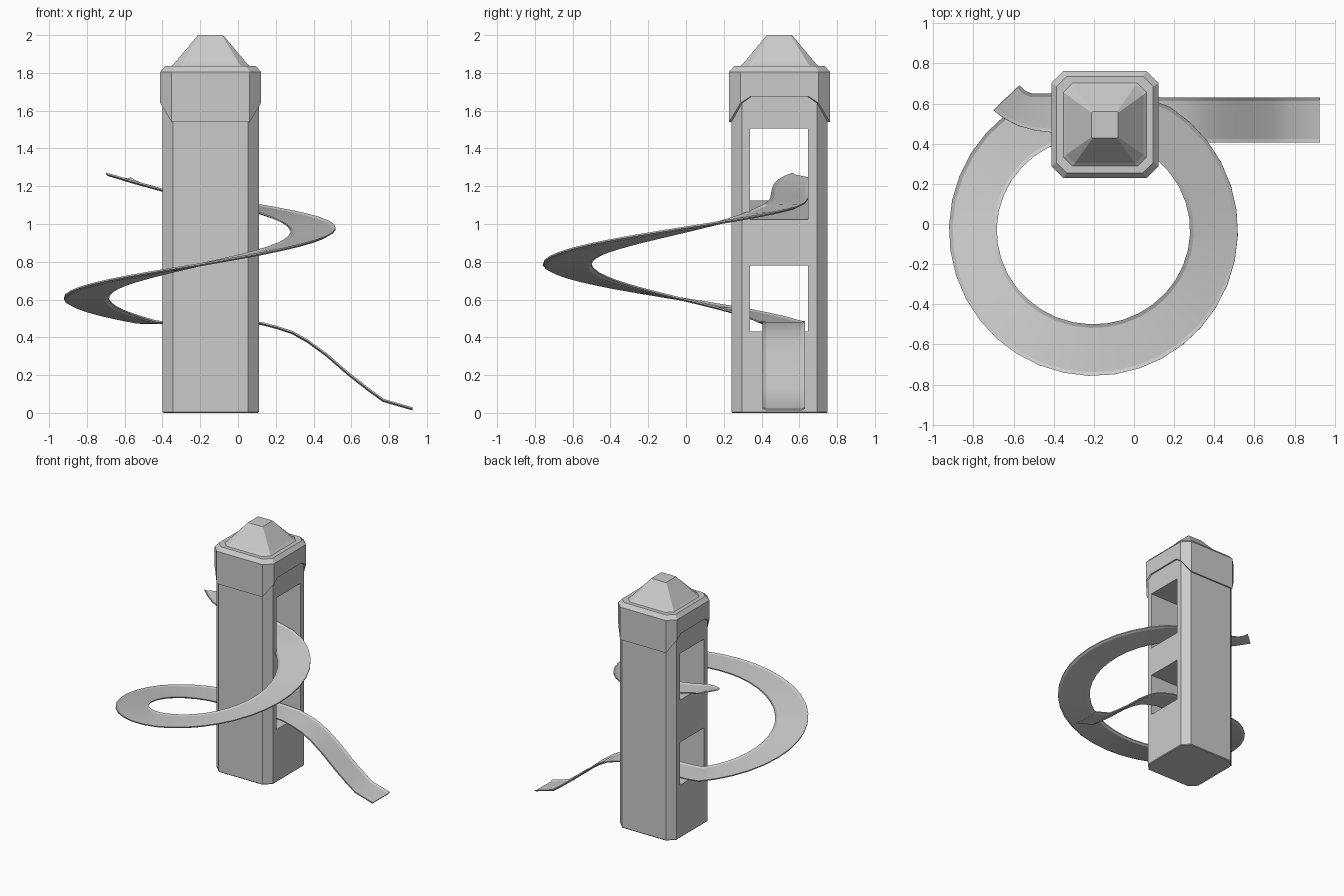
import bpy, bmesh, math
from mathutils import Vector

if "Cube" in bpy.data.objects:
    bpy.data.objects.remove(bpy.data.objects["Cube"])

CX, CY = -0.145, 0.495


def finish(name, bm, smooth=None):
    bmesh.ops.recalc_face_normals(bm, faces=bm.faces[:])
    me = bpy.data.meshes.new(name)
    bm.to_mesh(me)
    bm.free()
    ob = bpy.data.objects.new(name, me)
    bpy.context.collection.objects.link(ob)
    if smooth:
        bpy.ops.object.select_all(action='DESELECT')
        bpy.context.view_layer.objects.active = ob
        ob.select_set(True)
        bpy.ops.object.shade_smooth_by_angle(angle=math.radians(smooth))
    return ob


def loft(name, rings, smooth=None):
    bm = bmesh.new()
    loops = [[bm.verts.new(p) for p in r] for r in rings]
    n = len(loops[0])
    for a, b in zip(loops, loops[1:]):
        for i in range(n):
            j = (i + 1) % n
            bm.faces.new((a[i], a[j], b[j], b[i]))
    bm.faces.new(loops[0][::-1])
    bm.faces.new(loops[-1])
    return finish(name, bm, smooth)


def ring(h, c, zs):
    """Chamfered square with two extra points on each side face."""
    q = min(0.158, (h - c) * 0.75)
    k = h - c
    pts = [(-k, -h), (k, -h), (h, -k), (h, -q), (h, q), (h, k),
           (k, h), (-k, h), (-h, k), (-h, q), (-h, -q), (-h, -k)]
    if not isinstance(zs, list):
        zs = [zs] * 12
    return [(CX + x, CY + y, z) for (x, y), z in zip(pts, zs)]


# Tower shaft
tower = loft("tower_shaft", [ring(0.25, 0.055, 0), ring(0.255, 0.057, 0.006),
                             ring(0.255, 0.057, 1.75)])

# Window tunnels through the shaft; the upper floor follows the slide
def tunnel(name, floor_left, floor_right, top):
    def end(x, floor):
        return [(x, 0.34, floor), (x, 0.647, floor), (x, 0.647, top), (x, 0.34, top)]
    cutter = loft(name, [end(-0.5, floor_left), end(0.2, floor_right)])
    cutter.hide_render = True
    cutter.hide_viewport = True
    mod = tower.modifiers.new(name, 'BOOLEAN')
    mod.operation = 'DIFFERENCE'
    mod.object = cutter
    mod.solver = 'EXACT'


tunnel("upper_window_cutter", 1.145, 1.005, 1.505)
tunnel("lower_window_cutter", 0.43, 0.43, 0.78)

# Roof with skirt and clipped pyramid
half = [1.54, 1.54, 1.64, 1.675, 1.675, 1.64]
skirt = half + half
loft("roof", [ring(0.25, 0.055, skirt), ring(0.267, 0.06, skirt),
              ring(0.267, 0.06, 1.805), ring(0.24, 0.05, 1.836),
              ring(0.207, 0.045, 1.836), ring(0.192, 0.042, 1.85),
              ring(0.066, 0.006, 2.0)])

# Slide: stations of (outer/north edge, inner/south edge)
stations = [
    ((-0.57, 0.69, 1.24), (-0.70, 0.565, 1.265)),
    ((-0.545, 0.665, 1.225), (-0.645, 0.525, 1.25)),
    ((-0.51, 0.65, 1.21), (-0.58, 0.49, 1.23)),
    ((-0.45, 0.65, 1.195), (-0.49, 0.465, 1.205)),
    ((-0.40, 0.65, 1.18), (-0.40, 0.455, 1.18)),
    ((-0.25, 0.645, 1.155), (-0.25, 0.45, 1.155)),
    ((-0.08, 0.645, 1.13), (-0.10, 0.445, 1.125)),
    ((0.06, 0.63, 1.108), (0.02, 0.415, 1.10)),
]
SX, SY = -0.202, -0.032
for i in range(31):
    deg = 58 - i * 10
    t = math.radians(deg)
    z = 0.965 + 0.18 * deg / 90
    bank = 0.01 * max(0, math.cos(t))
    c, s = math.cos(t), math.sin(t)
    stations.append(((SX + 0.72 * c, SY + 0.725 * s, max(z, 0.48) + bank),
                     (SX + 0.482 * c, SY + 0.468 * s, max(z, 0.48) - bank)))
stations += [((-0.44, 0.628, 0.48), (-0.36, 0.395, 0.48)),
             ((-0.30, 0.63, 0.48), (-0.25, 0.405, 0.48))]
for x, z in [(0.0, 0.482), (0.12, 0.475), (0.21, 0.452), (0.29, 0.425), (0.37, 0.38),
             (0.47, 0.307), (0.59, 0.203), (0.69, 0.125), (0.77, 0.067), (0.925, 0.022)]:
    stations.append(((x, 0.63, z), (x, 0.405, z)))

st = [(Vector(a), Vector(b)) for a, b in stations]
mids = [(a + b) / 2 for a, b in st]
rings = []
for i, (a, b) in enumerate(st):
    tan = mids[min(i + 1, len(st) - 1)] - mids[max(i - 1, 0)]
    across = (b - a).normalized()
    up = across.cross(tan).normalized()
    if up.z < 0:
        up = -up
    lip = across * 0.018
    rings.append([a + up * 0.007, a + lip - up * 0.001, b - lip - up * 0.001,
                  b + up * 0.007, b - up * 0.001, b - lip - up * 0.009,
                  a + lip - up * 0.009, a - up * 0.001])
loft("spiral_slide", rings, 22)
